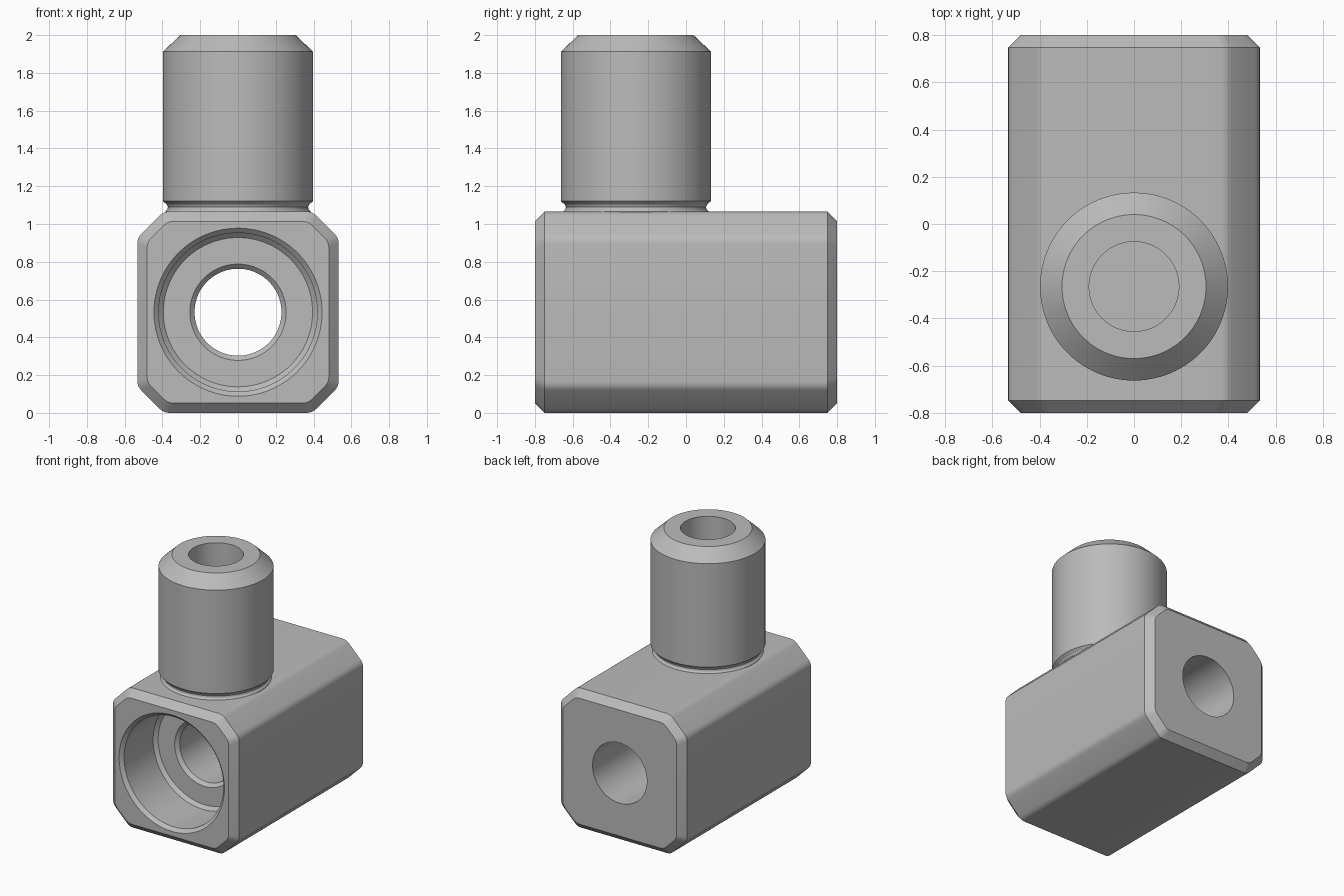
import bpy, bmesh, math
from mathutils import Matrix, Vector

if "Cube" in bpy.data.objects:
    bpy.data.objects.remove(bpy.data.objects["Cube"])

HALF, CUT, LENGTH, END = 0.533, 0.14, 1.6, 0.052
SEGMENTS = 96

grey = bpy.data.materials.new("metal grey")
grey.use_nodes = True
colour = (0.5, 0.5, 0.5, 1)
grey.diffuse_color = colour
grey.node_tree.nodes["Principled BSDF"].inputs["Base Color"].default_value = colour


def make_object(name, bm):
    bmesh.ops.recalc_face_normals(bm, faces=bm.faces)
    mesh = bpy.data.meshes.new(name)
    bm.to_mesh(mesh)
    bm.free()
    mesh.materials.append(grey)
    obj = bpy.data.objects.new(name, mesh)
    bpy.context.collection.objects.link(obj)
    return obj


def activate(obj):
    bpy.ops.object.select_all(action='DESELECT')
    obj.select_set(True)
    bpy.context.view_layer.objects.active = obj


def smooth(obj):
    activate(obj)
    bpy.ops.object.shade_smooth_by_angle(angle=math.radians(25))


def lathe(name, profile, matrix):
    """Closed solid turned around z from (radius, height) points."""
    bm = bmesh.new()
    verts = [bm.verts.new((r, 0, z)) for r, z in profile]
    edges = [bm.edges.new(pair) for pair in zip(verts, verts[1:])]
    bmesh.ops.spin(bm, geom=verts + edges, cent=(0, 0, 0), axis=(0, 0, 1),
                   angle=math.tau, steps=SEGMENTS, use_duplicate=False)
    bmesh.ops.remove_doubles(bm, verts=bm.verts, dist=1e-5)
    bmesh.ops.transform(bm, matrix=matrix, verts=bm.verts)
    return make_object(name, bm)


def section(inset):
    """Square with cut corners whose edges are softly rounded."""
    half = HALF - inset
    near = half - CUT + inset * (2 - math.sqrt(2))
    corners = []
    for turn in range(4):
        rot = Matrix.Rotation(turn * math.pi / 2, 2)
        corners += [rot @ Vector((half, near)), rot @ Vector((near, half))]
    points = []
    for i, p in enumerate(corners):
        a = p + (corners[i - 1] - p).normalized() * 0.03
        b = p + (corners[(i + 1) % 8] - p).normalized() * 0.03
        for k in range(5):
            t = k / 4
            points.append(a * (1 - t) ** 2 + p * 2 * t * (1 - t) + b * t * t)
    return points


# Block with chamfered ends
bm = bmesh.new()
stations = ((-LENGTH / 2, END), (-LENGTH / 2 + END, 0),
            (LENGTH / 2 - END, 0), (LENGTH / 2, END))
rings = [[bm.verts.new((p.x, y, p.y + HALF)) for p in section(inset)]
         for y, inset in stations]
for low, high in zip(rings, rings[1:]):
    for i in range(len(low)):
        bm.faces.new((low[i - 1], low[i], high[i], high[i - 1]))
bm.faces.new(rings[0])
bm.faces.new(rings[-1])
block = make_object("block", bm)

# Stepped bore running through the block, heights measured from the front
bore = lathe("bore_cutter",
             [(0, -0.1), (0.445, -0.1), (0.445, 0), (0.42, 0.025),
              (0.42, 0.375), (0.395, 0.4), (0.255, 0.4), (0.23, 0.425),
              (0.23, LENGTH + 0.1), (0, LENGTH + 0.1)],
             Matrix.Translation((0, -LENGTH / 2, HALF))
             @ Matrix.Rotation(-math.pi / 2, 4, 'X'))
bore.hide_render = True
cut = block.modifiers.new("bore", 'BOOLEAN')
cut.operation = 'DIFFERENCE'
cut.solver = 'EXACT'
cut.object = bore
activate(block)
bpy.ops.object.modifier_apply(modifier=cut.name)
bpy.data.objects.remove(bore)
smooth(block)

# Upright stem with neck groove, chamfered rim and blind hole
stem = lathe("stem",
             [(0, 1.03), (0.385, 1.03), (0.385, 1.066), (0.374, 1.078),
              (0.371, 1.09), (0.376, 1.102), (0.398, 1.122), (0.398, 1.912),
              (0.305, 2.0), (0.19, 2.0), (0.19, 1.07), (0, 1.07)],
             Matrix.Translation((0, -0.265, 0)))
smooth(stem)
